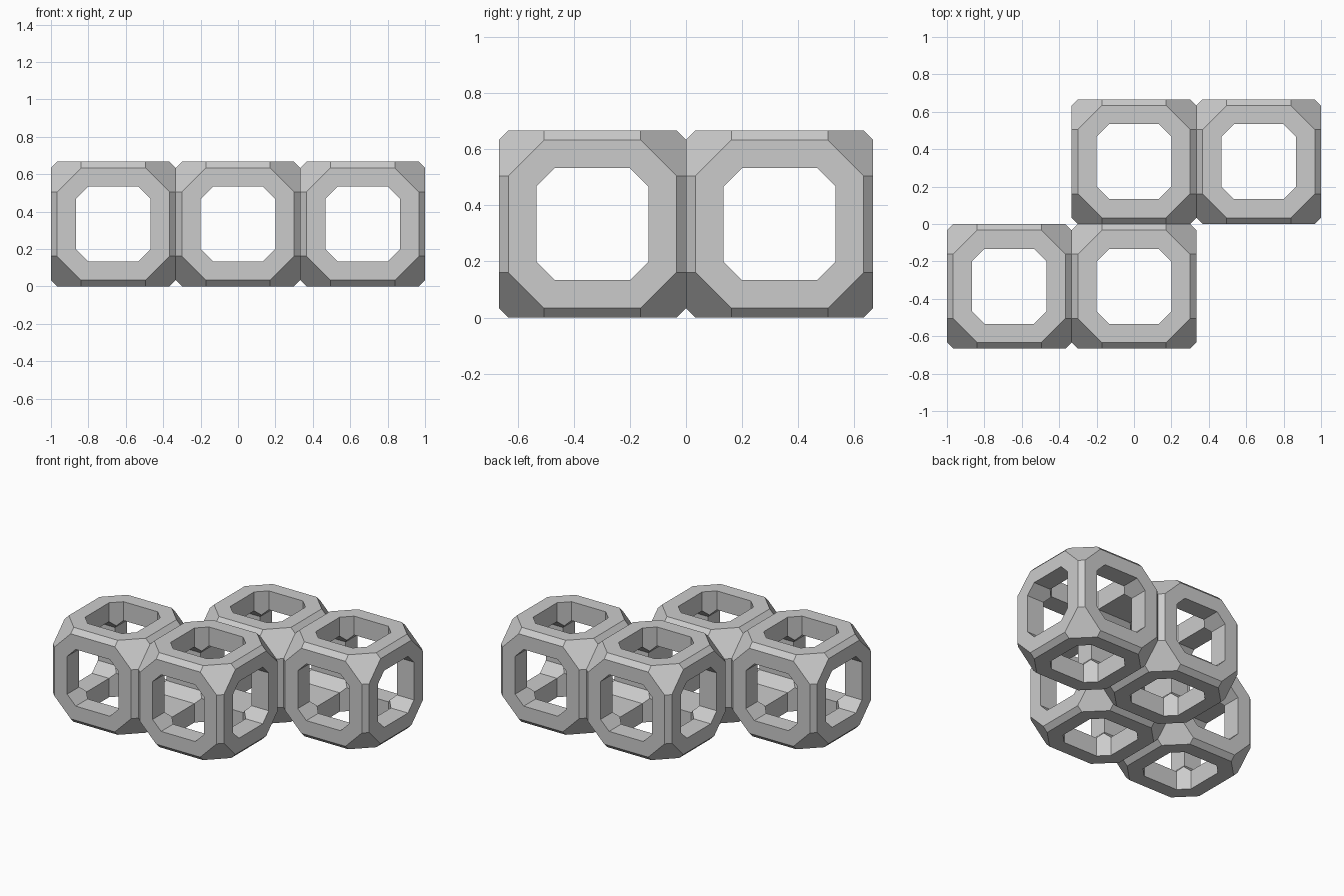
import bpy
import bmesh
from itertools import permutations, product
from mathutils import Vector

default = bpy.data.objects.get("Cube")
if default:
    bpy.data.objects.remove(default, do_unlink=True)

# Single flat grey
grey = bpy.data.materials.new("light_grey")
grey.use_nodes = True
colour = (0.6, 0.6, 0.6, 1)
grey.diffuse_color = colour
grey.node_tree.nodes["Principled BSDF"].inputs["Base Color"].default_value = colour

OUT = 1 / 3          # half width of a cell
RIM = 0.30           # half width of the octagonal face
CUT = 0.172          # where the face corners are cut
HOLE = 0.2           # half width of the opening
BEVEL = 2 / 15       # where the opening corners are cut
INNER = (HOLE + BEVEL) / 2   # inner tip of each corner block

# One face of each kind; cube symmetry makes the rest
patterns = {
    "rim_side": [(CUT, RIM, OUT), (-CUT, RIM, OUT), (-BEVEL, HOLE, OUT), (BEVEL, HOLE, OUT)],
    "rim_corner": [(CUT, RIM, OUT), (BEVEL, HOLE, OUT), (HOLE, BEVEL, OUT), (RIM, CUT, OUT)],
    "opening_wall": [(BEVEL, HOLE, OUT), (-BEVEL, HOLE, OUT), (-BEVEL, HOLE, HOLE), (BEVEL, HOLE, HOLE)],
    "opening_corner": [(BEVEL, HOLE, OUT), (HOLE, BEVEL, OUT), (HOLE, BEVEL, HOLE),
                       (INNER, INNER, INNER), (BEVEL, HOLE, HOLE)],
    "edge_bevel": [(CUT, RIM, OUT), (-CUT, RIM, OUT), (-CUT, OUT, RIM), (CUT, OUT, RIM)],
    "corner_hexagon": [(CUT, RIM, OUT), (RIM, CUT, OUT), (OUT, CUT, RIM),
                       (OUT, RIM, CUT), (RIM, OUT, CUT), (CUT, OUT, RIM)],
}


def cell_mesh():
    """Open cube frame with bevelled edges and octagonal openings."""
    bm = bmesh.new()
    verts, done = {}, set()
    for order, signs in product(permutations(range(3)), product((1, -1), repeat=3)):
        for pattern in patterns.values():
            points = [tuple(round(p[i] * s, 5) for i, s in zip(order, signs)) for p in pattern]
            key = frozenset(points)
            if key in done:
                continue
            done.add(key)
            for p in points:
                if p not in verts:
                    verts[p] = bm.verts.new(p)
            bm.faces.new([verts[p] for p in points])
    bmesh.ops.recalc_face_normals(bm, faces=bm.faces[:])
    mesh = bpy.data.meshes.new("frame_cell")
    bm.to_mesh(mesh)
    bm.free()
    mesh.materials.append(grey)
    return mesh


# Four cells in a stepped row
mesh = cell_mesh()
cells = {
    "front_right_cell": (-2, -1),
    "front_middle_cell": (0, -1),
    "back_middle_cell": (0, 1),
    "back_left_cell": (2, 1),
}
for name, (x, y) in cells.items():
    cell = bpy.data.objects.new(name, mesh)
    cell.location = Vector((x, y, 1)) * OUT
    bpy.context.collection.objects.link(cell)
